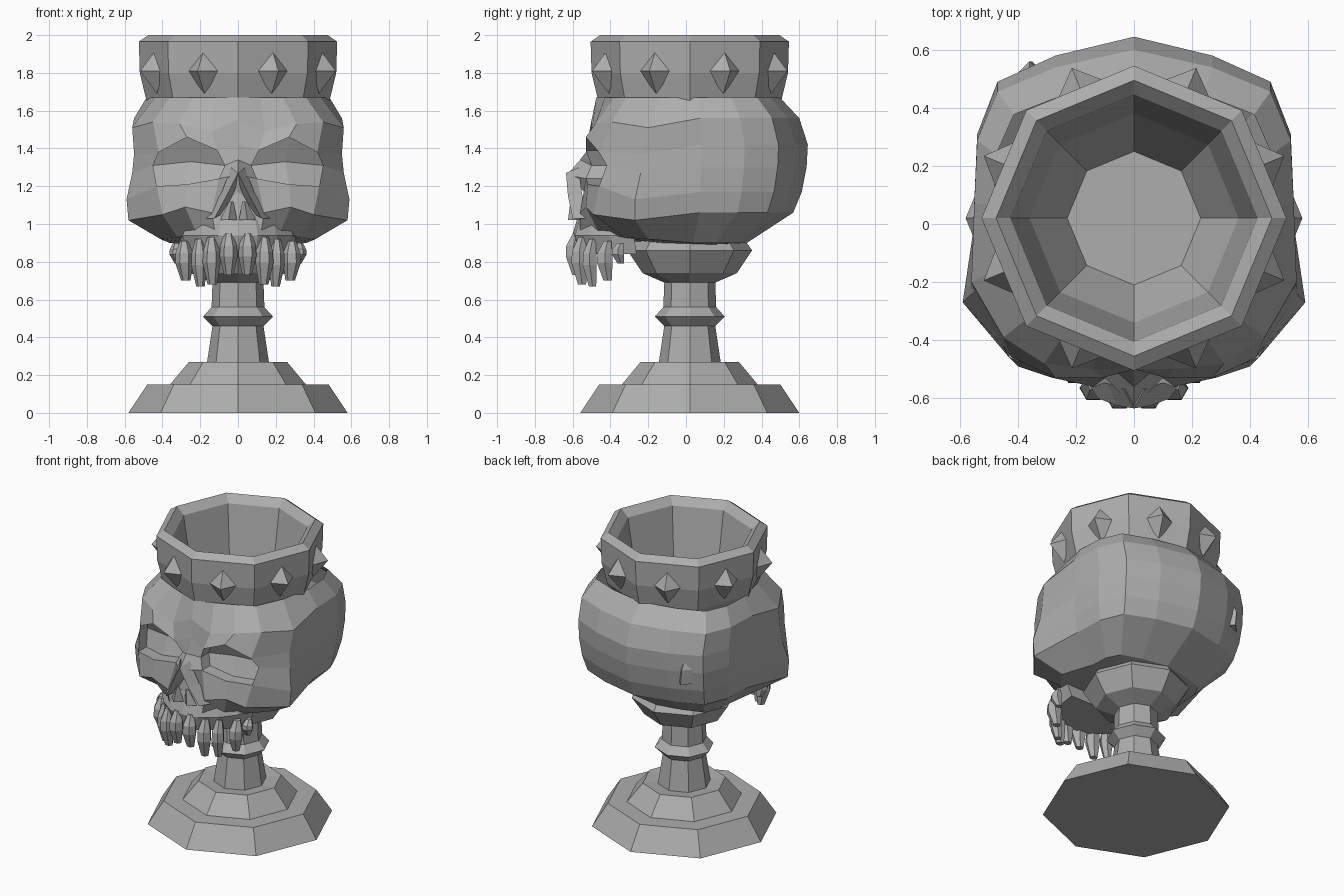
import bpy, bmesh, math
from mathutils import Vector

if "Cube" in bpy.data.objects:
    bpy.data.objects.remove(bpy.data.objects["Cube"])

stone = bpy.data.materials.new("grey_stone")
stone.diffuse_color = (0.42, 0.42, 0.42, 1)
stone.use_nodes = True
stone.node_tree.nodes["Principled BSDF"].inputs["Base Color"].default_value = stone.diffuse_color
CY = 0.02  # turned parts share this axis


def finish(name, bm, closed=True):
    if closed:
        bmesh.ops.recalc_face_normals(bm, faces=bm.faces)
    me = bpy.data.meshes.new(name)
    bm.to_mesh(me)
    bm.free()
    me.materials.append(stone)
    ob = bpy.data.objects.new(name, me)
    bpy.context.collection.objects.link(ob)
    return ob


def loft(name, rings):
    """Closed solid through a stack of rings with equal point counts."""
    bm = bmesh.new()
    vs = [[bm.verts.new(p) for p in r] for r in rings]
    n = len(rings[0])
    for a, b in zip(vs, vs[1:]):
        for k in range(n):
            bm.faces.new((a[k], a[(k + 1) % n], b[(k + 1) % n], b[k]))
    bm.faces.new(vs[0][::-1])
    bm.faces.new(vs[-1])
    return finish(name, bm)


def ring(r, z, x=0, y=CY, n=8, ry=None):
    ry = r if ry is None else ry
    return [(x + r * math.cos(math.tau * k / n), y + ry * math.sin(math.tau * k / n), z)
            for k in range(n)]


# Foot, stem and lower cup
loft("foot_and_stem", [ring(r, z) for r, z in (
    (.58, 0), (.48, .15), (.36, .15), (.26, .27), (.165, .26), (.135, .46), (.185, .51),
    (.14, .56), (.135, .69), (.25, .74), (.33, .86), (.28, .93))])

# Crown band with the drinking bowl inside
loft("crown_bowl", [ring(r, z) for r, z in (
    (.25, 1.22), (.38, 1.52), (.485, 1.655), (.52, 1.80), (.525, 1.965), (.475, 2.0),
    (.425, 1.95), (.36, 1.55), (.23, 1.30))])

# Diamond studs, one on each crown facet
for k in range(8):
    a = math.radians(22.5 + 45 * k)
    out, side = Vector((math.cos(a), math.sin(a), 0)), Vector((-math.sin(a), math.cos(a), 0))
    c = Vector((0, CY, 1.81)) + out * .465
    up = Vector((0, 0, .12))
    bm = bmesh.new()
    rim = [bm.verts.new(c + d) for d in (side * .1, up, side * -.1, -up)]
    tip = bm.verts.new(c + out * .095)
    for i in range(4):
        bm.faces.new((rim[i], rim[(i + 1) % 4], tip))
    bm.faces.new(rim[::-1])
    finish("crown_stud", bm)

# Skull half: face points from the centre line to the temple, top row first
FACE = [
    [(0, -.475, 1.67), (.12, -.43, 1.67), (.24, -.38, 1.67), (.36, -.32, 1.67), (.44, -.14, 1.67)],
    [(0, -.50, 1.55), (.14, -.50, 1.49), (.31, -.48, 1.53), (.45, -.39, 1.54), (.56, -.20, 1.51)],
    [(0, -.50, 1.42), (.11, -.53, 1.39), (.27, -.53, 1.46), (.42, -.46, 1.38), (.55, -.23, 1.37)],
    [(0, -.56, 1.34), (.07, -.50, 1.31), (.25, -.48, 1.33), (.45, -.42, 1.31), (.56, -.24, 1.27)],
    [(0, -.63, 1.26), (.10, -.53, 1.24), (.27, -.52, 1.21), (.43, -.46, 1.20), (.59, -.27, 1.13)],
    [(0, -.54, 1.17), (.14, -.56, 1.06), (.28, -.53, 1.09), (.40, -.49, 1.05), (.58, -.27, 1.02)],
    [(0, -.58, 1.00), (.12, -.56, .95), (.22, -.46, .95), (.32, -.33, .93), (.41, -.20, .92)],
]
# Cranium plan from the side to the back, scaled per row (height, x scale, y scale)
PLAN = [(.55, .08), (.54, .31), (.47, .49), (.27, .58), (0, .645)]
BACK = [(1.67, .88, .77), (1.56, 1, .93), (1.42, 1, 1), (1.30, 1, .99), (1.17, .98, .95),
        (1.06, .94, .88), (.90, .66, .50)]
bm = bmesh.new()
grid = [[bm.verts.new(p) for p in f + [(x * sx, y * sy, z) for x, y in PLAN]]
        for f, (z, sx, sy) in zip(FACE, BACK)]
sockets = []
for i in range(len(grid) - 1):
    for j in range(9):
        f = bm.faces.new((grid[i][j], grid[i + 1][j], grid[i + 1][j + 1], grid[i][j + 1]))
        if i in (2, 3) and j in (1, 2):
            sockets.append(f)
base = bm.verts.new((0, 0, .87))
for j in range(9):
    bm.faces.new((base, grid[-1][j + 1], grid[-1][j]))
# Sunken eye sockets
bmesh.ops.inset_region(bm, faces=sockets, thickness=.04, use_even_offset=True)
for v in {v for f in sockets for v in f.verts}:
    v.co.y += .085
skull = finish("skull", bm, closed=False)
mir = skull.modifiers.new("mirror", 'MIRROR')
mir.use_clip = True
mir.merge_threshold = .001

# Upper jaw
ARC = [(0, -.59), (.10, -.575), (.20, -.50), (.28, -.40), (.30, -.27)]
arc = [(-x, y) for x, y in ARC[:0:-1]] + ARC
loft("upper_jaw", [[(x * s, y * t, z) for x, y in arc]
                   for z, s, t in ((.84, .95, .97), (.94, 1.04, 1.02), (1.08, .85, .95))])

# Teeth, nose bones: mirrored pairs
TEETH = [(.05, -.595, .95, .73, .05), (.14, -.565, .93, .68, .05), (.205, -.51, .92, .67, .045),
         (.285, -.43, .91, .70, .05), (.325, -.36, .90, .79, .04)]
for s in (-1, 1):
    for x, y, top, low, w in TEETH:
        loft("tooth", [ring(w * .5, low, s * x * .97, y + .015, 6, w * .5),
                       ring(w * .95, low + (top - low) * .45, s * x, y, 6),
                       ring(w * .9, low + (top - low) * .7, s * x, y, 6),
                       ring(w * .45, top, s * x, y + .015, 6)])
    loft("nose_bone", [
        [(s * .035, -.57, 1.30), (0, -.635, 1.27), (0, -.56, 1.22)],
        [(s * .09, -.55, 1.16), (s * .06, -.625, 1.15), (s * .035, -.55, 1.14)],
        [(s * .17, -.53, 1.03), (s * .125, -.60, 1.03), (s * .09, -.55, 1.05)]])
    loft("nose_spine", [ring(.045, 1.02, s * .05, -.58, 4), ring(.012, 1.12, s * .035, -.60, 4)])

# Raised chip on the back of the cranium
loft("cranium_chip", [ring(.07, 1.22, -.35, .49, 4), ring(.06, 1.32, -.36, .50, 4),
                      ring(.01, 1.40, -.36, .51, 4)])
